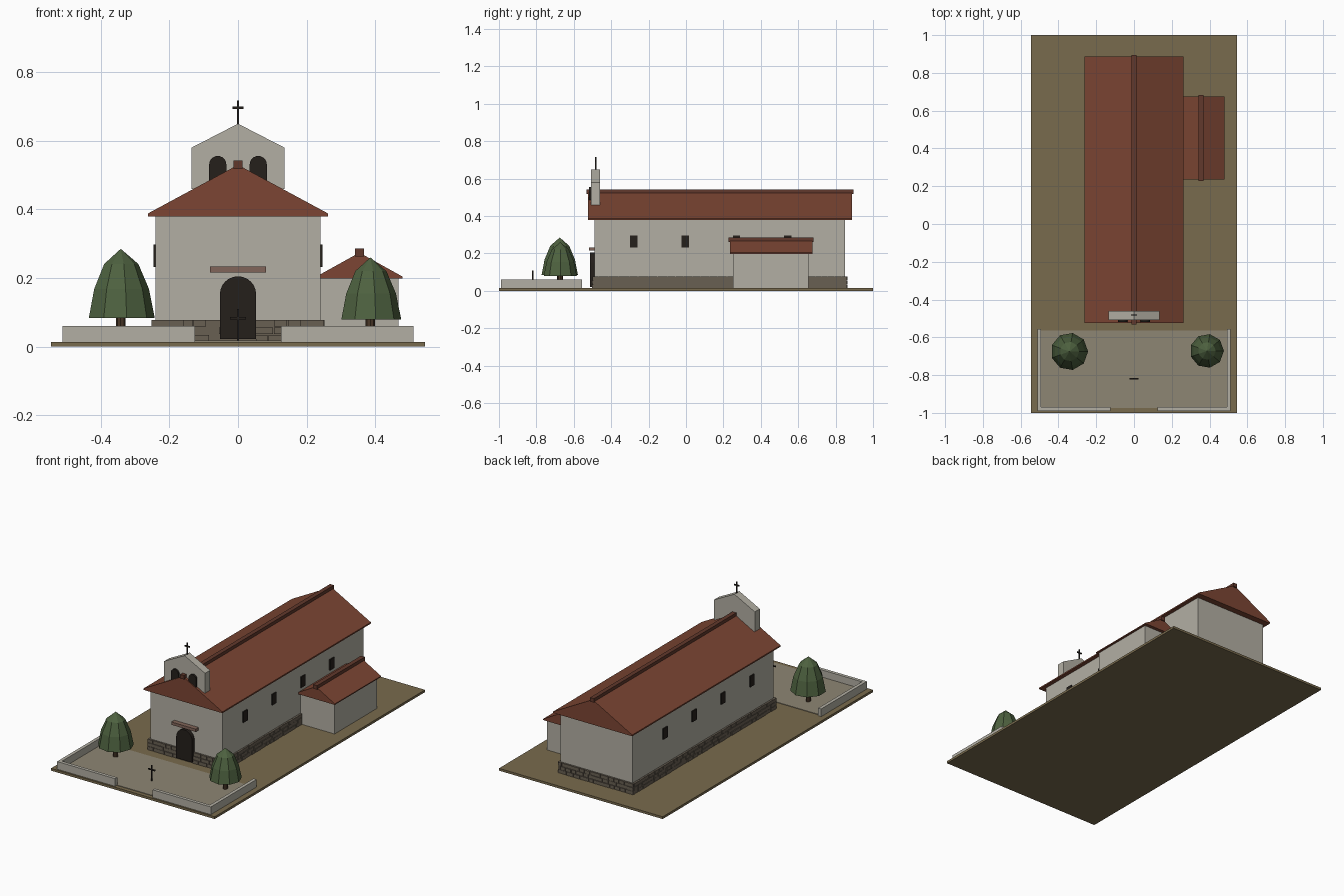
import bpy, math, random
from mathutils import Matrix

if "Cube" in bpy.data.objects:
    bpy.data.objects.remove(bpy.data.objects["Cube"])
random.seed(4)

def mat(name, r, g, b):
    m = bpy.data.materials.new(name)
    m.diffuse_color = (r, g, b, 1)
    m.use_nodes = True
    m.node_tree.nodes["Principled BSDF"].inputs["Base Color"].default_value = m.diffuse_color
    return m

EARTH = mat("earth", .19, .145, .075)
PAVING = mat("paving", .27, .24, .175)
PLASTER = mat("plaster", .45, .43, .37)
TILE = mat("roof_tile", .20, .06, .033)
RIDGE = mat("ridge_tile", .12, .04, .025)
STONE = mat("stone", .14, .115, .085)
DARK = mat("dark_wood", .018, .014, .011)
LINTEL = mat("lintel_wood", .22, .13, .10)
LEAF = mat("leaf", .075, .12, .05)
BARK = mat("bark", .07, .04, .022)

def mesh(name, verts, faces, m):
    me = bpy.data.meshes.new(name)
    me.from_pydata(verts, [], faces)
    me.materials.append(m)
    ob = bpy.data.objects.new(name, me)
    bpy.context.collection.objects.link(ob)
    return ob

BOX = [(0, 2, 3, 1), (4, 5, 7, 6), (0, 1, 5, 4), (2, 6, 7, 3), (0, 4, 6, 2), (1, 3, 7, 5)]

def boxes(name, m, *bounds):
    """One object made of boxes, each given as x0,x1,y0,y1,z0,z1."""
    v, f = [], []
    for x0, x1, y0, y1, z0, z1 in bounds:
        n = len(v)
        v += [(x, y, z) for z in (z0, z1) for y in (y0, y1) for x in (x0, x1)]
        f += [tuple(n + i for i in q) for q in BOX]
    return mesh(name, v, f, m)

def extrude(name, profile, y0, y1, m):
    """Counter-clockwise xz profile, seen from the front, extruded along y."""
    n = len(profile)
    v = [(x, y, z) for y in (y0, y1) for x, z in profile]
    f = [tuple(range(n)), tuple(range(2 * n - 1, n - 1, -1))]
    f += [(i, i + n, (i + 1) % n + n, (i + 1) % n) for i in range(n)]
    return mesh(name, v, f, m)

def arch(name, cx, w, z0, top, y0, y1):
    pts = [(cx - w, z0), (cx + w, z0)]
    pts += [(cx + w * math.cos(math.pi * i / 12), top - w + w * math.sin(math.pi * i / 12)) for i in range(13)]
    return extrude(name, pts, y0, y1, DARK)

def roof(name, cx, half, z0, lip, peak, y0, y1):
    extrude(name, [(cx - half, z0), (cx + half, z0), (cx + half, z0 + lip),
                   (cx, peak), (cx - half, z0 + lip)], y0, y1, TILE)
    boxes(name + "_ridge", RIDGE, (cx - .013, cx + .013, y0 - .007, y1 + .007, peak - .012, peak + .012))

def cross(name, y, z0, z1, arm_z, arm):
    t = .0035
    boxes(name, DARK, (-t, t, y - t, y + t, z0, z1), (-arm, arm, y - t, y + t, arm_z - t, arm_z + t))

# Ground and forecourt
boxes("ground", EARTH, (-.545, .545, -1, 1, 0, .014))
boxes("forecourt_paving", PAVING, (-.5, .5, -.975, -.565, .012, .017))
boxes("forecourt_walls", PLASTER, *[
    b for s in (-1, 1) for b in (
        (*sorted((s * .492, s * .512)), -.985, -.555, .012, .06),
        (*sorted((s * .125, s * .512)), -.99, -.97, .012, .06))])

# Nave and side room
boxes("nave_walls", PLASTER, (-.24, .24, -.49, .85, .005, .385))
roof("nave_roof", 0, .263, .38, .008, .53, -.524, .888)
boxes("side_room_walls", PLASTER, (.23, .468, .25, .655, .005, .203))
roof("side_room_roof", .354, .126, .198, .006, .274, .235, .675)

# Stone plinth with individual stones
boxes("plinth", STONE, (-.247, .247, -.497, .857, .012, .078))
stones = []
for axis, a0, a1, faces in (("x", -.25, .25, (-.497, .857)), ("y", -.5, .86, (-.247, .247))):
    for face in faces:
        for row in range(3):
            a, z = a0, .014 + row * .022
            while a < a1 - .005:
                b = min(a + random.uniform(.03, .06), a1)
                d = random.uniform(.003, .006) * (1 if face > 0 else -1)
                lo, hi = sorted((face, face + d))
                span = (a, b - .003)
                xy = (*span, lo, hi) if axis == "x" else (lo, hi, *span)
                stones.append((*xy, z, z + .020))
                a = b
boxes("plinth_stones", STONE, *stones)

# Door, lintel and windows
arch("door", 0, .053, .022, .205, -.512, -.485)
boxes("door_lintel", LINTEL, (-.081, .081, -.518, -.488, .216, .233))
boxes("windows", DARK, *[
    (*sorted((s * .235, s * .247)), y - .02, y + .02, .232, .297)
    for s in (-1, 1) for y in (-.28, -.005, .27, .545)])

# Bell gable with two openings and a cross
extrude("bell_gable", [(-.136, .46), (.136, .46), (.136, .58), (0, .65), (-.136, .58)], -.508, -.46, PLASTER)
for s in (-1, 1):
    arch("bell_opening", s * .059, .025, .45, .556, -.519, -.5)
cross("gable_cross", -.482, .64, .717, .696, .016)
cross("forecourt_cross", -.82, .014, .11, .083, .023)

# Faceted trees: rings of a tapering profile closed by a tip
def tree(name, x, y, r, z0, z1):
    n, h = 9, z1 - z0
    v, f = [], []
    for k, t in ((1, 0), (.83, .42), (.52, .78)):
        v += [(x + r * k * math.cos(2 * math.pi * i / n), y + r * k * math.sin(2 * math.pi * i / n), z0 + h * t) for i in range(n)]
    v.append((x, y, z1))
    f.append(tuple(range(n - 1, -1, -1)))
    for i in range(n):
        j = (i + 1) % n
        f += [(k + i, k + j, k + n + j, k + n + i) for k in (0, n)]
        f.append((2 * n + i, 2 * n + j, 3 * n))
    mesh(name + "_crown", v, f, LEAF)
    bpy.ops.mesh.primitive_cylinder_add(vertices=8, radius=.014, depth=z0, location=(x, y, z0 / 2 + .012))
    trunk = bpy.context.object
    trunk.name = name + "_trunk"
    trunk.data.materials.append(BARK)

tree("left_tree", -.342, -.675, .099, .084, .285)
tree("right_tree", .386, -.672, .09, .079, .26)
